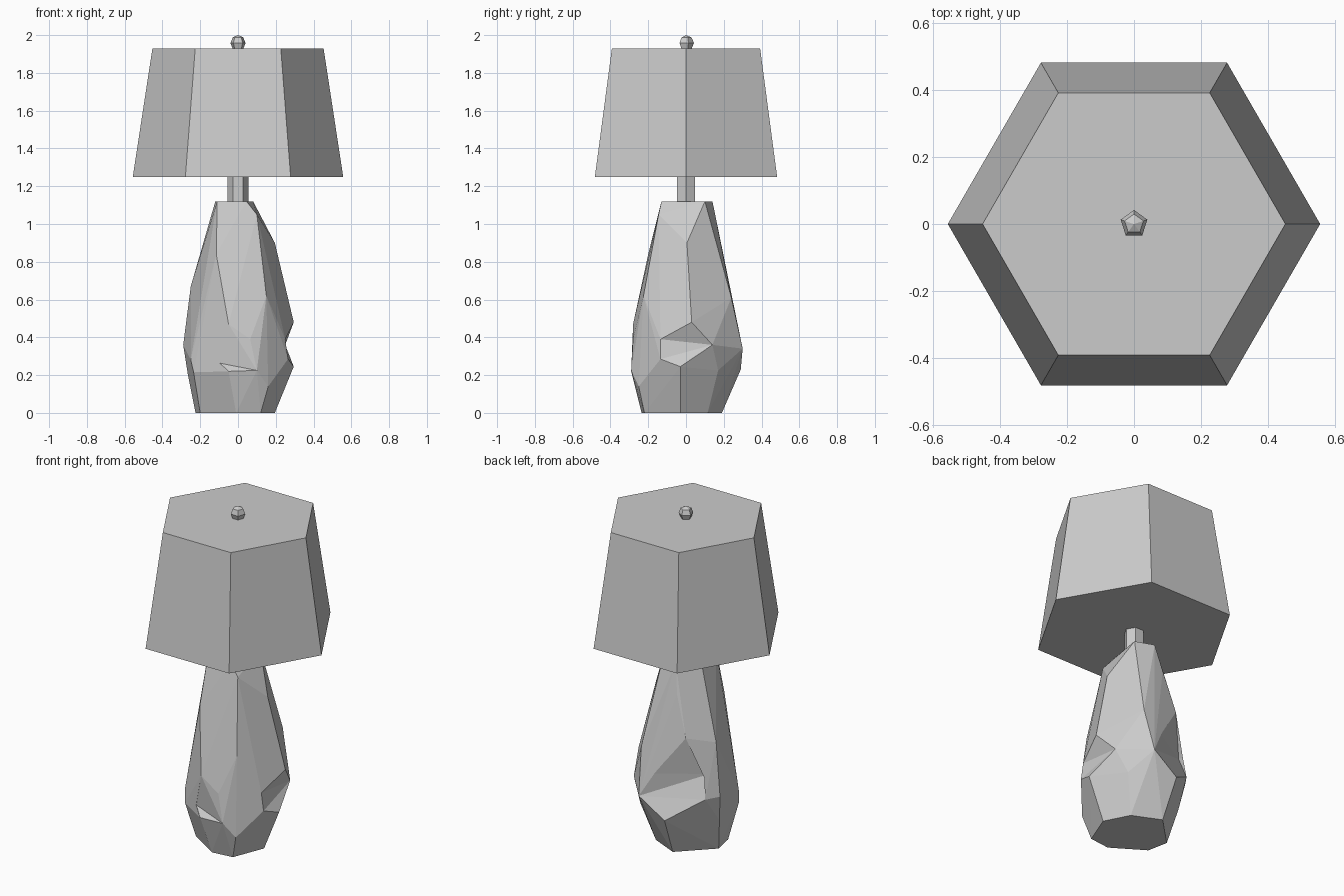
import bpy, bmesh
from mathutils import Vector

if "Cube" in bpy.data.objects:
    bpy.data.objects.remove(bpy.data.objects["Cube"])


def hull(name, pts):
    """Faceted stone-like solid wrapped around a few corner points."""
    bm = bmesh.new()
    for p in pts:
        bm.verts.new(p)
    res = bmesh.ops.convex_hull(bm, input=bm.verts)
    junk = {g for g in res["geom_interior"] + res["geom_unused"]
            if isinstance(g, bmesh.types.BMVert) and g.is_valid}
    bmesh.ops.delete(bm, geom=list(junk), context='VERTS')
    bmesh.ops.dissolve_limit(bm, angle_limit=0.03, verts=bm.verts, edges=bm.edges)
    bmesh.ops.recalc_face_normals(bm, faces=bm.faces)
    me = bpy.data.meshes.new(name)
    bm.to_mesh(me)
    bm.free()
    ob = bpy.data.objects.new(name, me)
    bpy.context.collection.objects.link(ob)
    return ob


def hexagon(name, r_low, r_high, z_low, z_high):
    """Six-sided tapered column with corners on the x axis."""
    bpy.ops.mesh.primitive_cone_add(
        vertices=6, radius1=r_low, radius2=r_high, depth=z_high - z_low,
        location=(0, 0, (z_low + z_high) / 2), rotation=(0, 0, 1.5707963))
    bpy.context.object.name = name


# Body corners, by height
foot = [(.12, -.22, 0), (.195, -.03, 0), (.12, .115, 0), (-.045, .19, 0),
        (-.225, .01, 0), (-.2, -.115, 0), (-.01, -.235, 0)]
belly = [(.16, -.25, .14), (.185, .17, .225), (-.265, .06, .2),
         (-.235, -.17, .215), (-.25, -.15, .28), (-.29, .09, .36),
         (.065, -.28, .39)]
shoulder = [(.15, -.225, .62), (.13, .24, .61), (-.25, .07, .67),
            (-.115, -.2, .84), (.195, .005, .9), (-.06, .171, .945),
            (.10, -.145, 1.05)]
top = [(.045, -.13, 1.12), (.08, .10, 1.12), (-.03, .14, 1.12),
       (-.12, .03, 1.12), (-.11, -.13, 1.12)]

# Chipped hollows: rim and floor corners, plus a point outside the body
chips = {
    "right_chip": ([(.295, .03, .48), (.25, -.135, .39), (.25, .14, .36),
                    (.295, -.03, .245), (.265, -.135, .285)], (.45, 0, .37)),
    "back_chip": ([(-.135, .195, .71), (.028, .264, .483), (-.228, .108, .487),
                   (-.24, .16, .355), (-.06, .29, .23), (.105, .30, .34)],
                  (-.2, .45, .42)),
    "front_chip": ([(-.105, -.247, .265), (-.05, -.29, .22), (.10, -.29, .225),
                    (-.05, -.28, .47)], (-.02, -.40, .32)),
}

# Lamp body
rims = [p for pts, _ in chips.values() for p in pts]
body = hull("lamp_body", foot + belly + shoulder + top + rims)
bpy.context.view_layer.objects.active = body
for name, (pts, outside) in chips.items():
    cutter = hull(name, pts + [outside])
    mod = body.modifiers.new(name, 'BOOLEAN')
    mod.operation = 'DIFFERENCE'
    mod.solver = 'EXACT'
    mod.object = cutter
    bpy.ops.object.modifier_apply(modifier=name)
    bpy.data.objects.remove(cutter)

# Stem and closed shade
hexagon("stem", .055, .055, 1.12, 1.25)
hexagon("shade", .557, .453, 1.25, 1.93)

# Finial
bpy.ops.mesh.primitive_uv_sphere_add(segments=5, ring_count=4, radius=.042,
                                     location=(0, 0, 1.958))
bpy.context.object.name = "finial"
